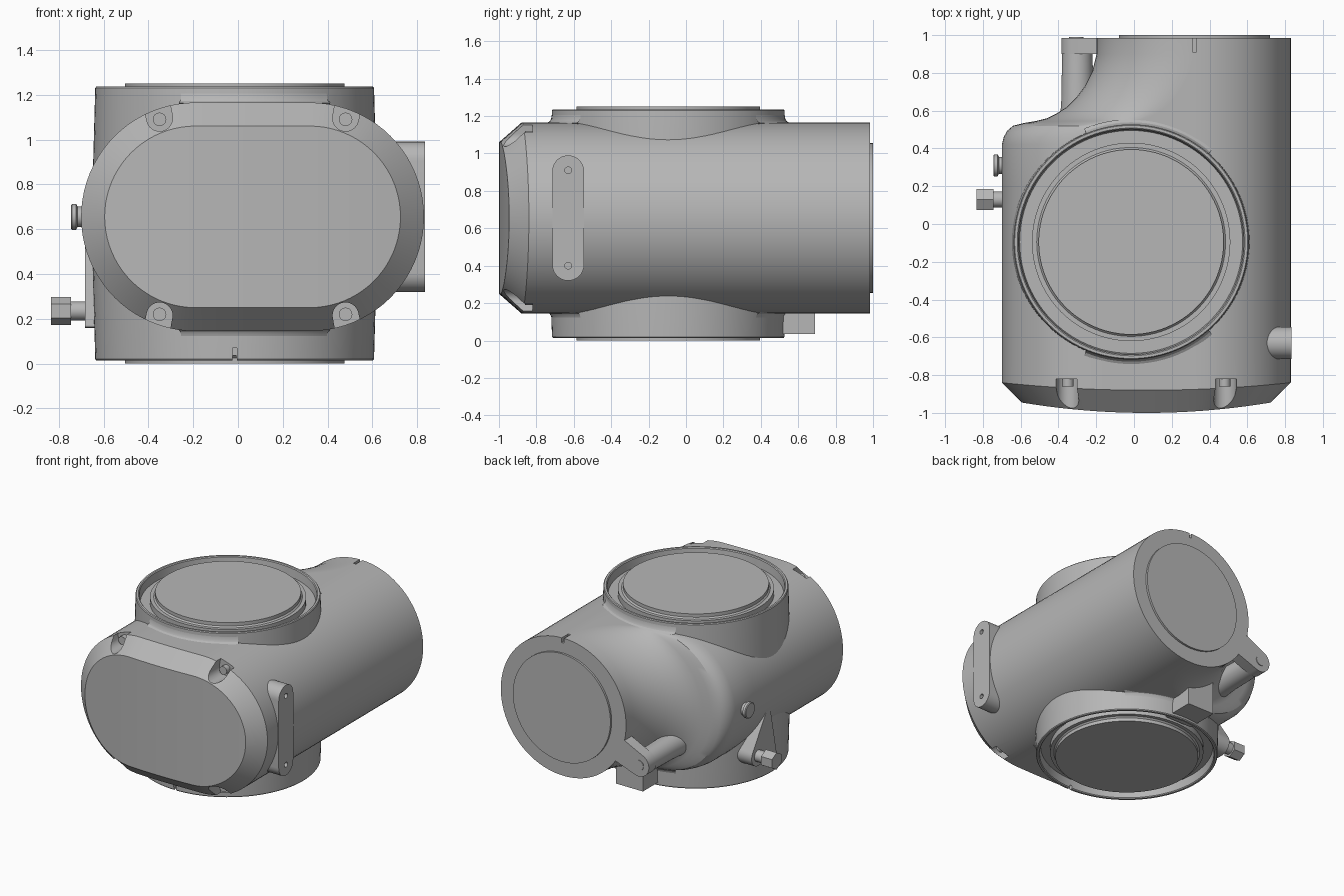
import bpy, bmesh
from math import sin, cos, pi, hypot
from mathutils import Vector, Matrix

cube = bpy.data.objects.get("Cube")
if cube:
    bpy.data.objects.remove(cube, do_unlink=True)

metal = bpy.data.materials.new("cast_grey")
metal.use_nodes = True
GREY = (0.47, 0.47, 0.47, 1)
metal.diffuse_color = GREY
metal.node_tree.nodes["Principled BSDF"].inputs["Base Color"].default_value = GREY

MID_Z, RAD, RIGHT_X = 0.655, 0.51, 0.32
ROT = {"x": Matrix.Rotation(pi / 2, 3, "Y"),
       "y": Matrix.Rotation(-pi / 2, 3, "X"), "z": Matrix.Identity(3)}


def finish(name, bm):
    bmesh.ops.recalc_face_normals(bm, faces=bm.faces)
    mesh = bpy.data.meshes.new(name)
    bm.to_mesh(mesh)
    bm.free()
    mesh.materials.append(metal)
    ob = bpy.data.objects.new(name, mesh)
    bpy.context.collection.objects.link(ob)
    return ob


def select(ob):
    bpy.ops.object.select_all(action="DESELECT")
    ob.select_set(True)
    bpy.context.view_layer.objects.active = ob


def smooth(ob, angle=0.5):
    select(ob)
    bpy.ops.object.shade_smooth_by_angle(angle=angle)


def skin(bm, rings):
    """Join rings of points with quads and return the vertex rings."""
    loops = [[bm.verts.new(p) for p in ring] for ring in rings]
    for a, b in zip(loops, loops[1:]):
        for i in range(len(a)):
            j = (i + 1) % len(a)
            bm.faces.new((a[i], a[j], b[j], b[i]))
    return loops


def lathe(name, profile, centre, axis="z", sides=64):
    """Turn (radius, height) pairs about an axis through centre."""
    bm = bmesh.new()
    rings = [[Vector(centre) + ROT[axis] @ Vector(
        (r * cos(2 * pi * i / sides), r * sin(2 * pi * i / sides), h))
        for i in range(sides)] for r, h in profile]
    loops = skin(bm, rings)
    bm.faces.new(loops[0])
    bm.faces.new(loops[-1])
    return finish(name, bm)


def rod(name, centre, axis, radius, length, sides=32):
    return lathe(name, [(radius, 0), (radius, length)], centre, axis, sides)


def box(name, lo, hi):
    bm = bmesh.new()
    bmesh.ops.create_cube(bm, size=1)
    for v in bm.verts:
        v.co = [(a + b) / 2 + c * (b - a) for a, b, c in zip(lo, hi, v.co)]
    return finish(name, bm)


def hull(name, discs, axis, start, end):
    """Convex plate around (u, z, radius) discs, extruded along x or y."""
    bm = bmesh.new()
    for depth in (start, end):
        for u, z, r in discs:
            for i in range(32):
                a, b = u + r * cos(pi * i / 16), z + r * sin(pi * i / 16)
                bm.verts.new((depth, a, b) if axis == "x" else (a, depth, b))
    out = bmesh.ops.convex_hull(bm, input=bm.verts[:])
    bmesh.ops.delete(bm, geom=list(set(
        g for g in out["geom_interior"] if isinstance(g, bmesh.types.BMVert))), context="VERTS")
    bmesh.ops.dissolve_limit(bm, angle_limit=0.01, verts=bm.verts[:], edges=bm.edges[:])
    return finish(name, bm)


def cut(ob, cutters):
    for c in cutters:
        c.hide_render = True
        mod = ob.modifiers.new("cut", "BOOLEAN")
        mod.operation, mod.solver, mod.object = "DIFFERENCE", "EXACT", c
        select(ob)
        bpy.ops.object.modifier_apply(modifier=mod.name)
        bpy.data.objects.remove(c, do_unlink=True)


# Main housing: a rounded-slot section that narrows to a round pipe at the back
ARC, FLAT = 20, 12


def slot(left, r, depth):
    lx = min(left + RAD, RIGHT_X - 0.008)
    upper = [(lx - r * cos(pi / 2 * i / ARC), r * sin(pi / 2 * i / ARC)) for i in range(ARC)]
    upper += [(lx + (RIGHT_X - lx) * i / FLAT, r) for i in range(FLAT)]
    upper += [(RIGHT_X + r * sin(pi / 2 * i / ARC), r * cos(pi / 2 * i / ARC)) for i in range(ARC)]
    upper.append((RIGHT_X + r, 0))
    pts = upper + [(x, -z) for x, z in upper[-2:0:-1]]
    return [(x, depth(x), MID_Z + z) for x, z in pts]


def bow(base, amount, half):
    return lambda x: base - amount * (1 - ((x - 0.065) / half) ** 2)


LEFT = [(-0.6, -0.7), (0.2, -0.7), (0.42, -0.7), (0.46, -0.69), (0.495, -0.67),
        (0.52, -0.64), (0.535, -0.58), (0.545, -0.52), (0.56, -0.46), (0.585, -0.41),
        (0.62, -0.355), (0.67, -0.305), (0.73, -0.26), (0.81, -0.22), (0.9, -0.195),
        (0.985, -0.19)]
bm = bmesh.new()
rings = [slot(-0.7, 0.405, bow(-0.945, 0.055, 0.66)),
         slot(-0.7, RAD, bow(-0.84, 0.04, 0.765))]
rings += [slot(left, RAD, lambda x, y=y: y) for y, left in LEFT]
loops = skin(bm, rings)
front, n = loops[0], len(loops[0])
for i in range(n // 2):
    quad = [front[i], front[i + 1], front[(n - i - 1) % n], front[(n - i) % n]]
    bm.faces.new(list(dict.fromkeys(quad)))
bm.faces.new(loops[-1])
housing = finish("housing", bm)

# Screw pockets around the front cover, and the alignment slot at the back
pockets, corners = [], [(x, s) for x in (-0.35, 0.48) for s in (1, -1)]
for x, s in corners:
    z = MID_Z + s * 0.44
    lean = 0.03 if x > 0 else -0.03
    pockets.append(hull("pocket_cutter", [(x, z, 0.058), (x + lean, z + s * 0.15, 0.06)],
                        "y", -1.1, -0.82))
slot_cutter = box("slot_cutter", (0.31, 0.91, 1.13), (0.33, 1.1, 1.3))
cut(housing, pockets + [slot_cutter])
smooth(housing)
for x, s in corners:
    smooth(rod("cover_screw", (x, -0.86, MID_Z + s * 0.435), "y", 0.03, 0.06, 24))

# Upright round neck, open rim and raised cap at both ends
half = [(0.49, 1.25), (0.49, 1.225), (0.5, 1.215), (0.525, 1.215), (0.525, 1.17),
        (0.59, 1.17), (0.597, 1.23), (0.603, 1.236), (0.617, 1.236), (0.622, 1.23), (0.634, 0.8)]
profile = half + [(r, 1.25 - h) for r, h in reversed(half)]
neck = lathe("neck", profile, (-0.015, -0.095, 0), "z", 96)
cut(neck, [box("notch_cutter", (-0.025, -0.8, -0.1), (-0.005, -0.69, 0.07))])
smooth(neck)

# Soft collars where the neck leaves the flat top and bottom
for s, name in ((1, "upper_collar"), (-1, "lower_collar")):
    flare = [(0.6, 0.565), (0.622, 0.555), (0.626, 0.53), (0.634, 0.517), (0.65, 0.508), (0.6, 0.49)]
    collar = lathe(name, [(r, s * h) for r, h in flare], (-0.015, -0.095, MID_Z if s > 0 else 0.66), "z", 96)
    # keep only the parts of the collar close to the housing surface
    bm = bmesh.new()
    bm.from_mesh(collar.data)
    far = [v for v in bm.verts if v.co.x > 0.42 or v.co.x < -0.29]
    bmesh.ops.delete(bm, geom=far, context="VERTS")
    bm.to_mesh(collar.data)
    bm.free()
    smooth(collar)

# Rear cap
smooth(rod("rear_cap", (RIGHT_X, 0.97, MID_Z), "y", 0.4, 0.03, 72))

# Side mounting plate with two holes
plate = hull("side_plate", [(-0.63, 0.905, 0.085), (-0.63, 0.405, 0.085)], "x", 0.5, 0.835)
cut(plate, [rod("hole_cutter", (0.79, -0.63, z), "x", 0.018, 0.1, 20) for z in (0.91, 0.4)])
smooth(plate)

# Rear lug with its screw and tapering root
LUG = (-0.3, 0.39)
smooth(hull("rear_lug", [(*LUG, 0.085), (-0.02, 0.51, 0.1)], "y", 0.9, 0.985))
smooth(lathe("lug_root", [(0.1, 0.45), (0.085, 0.65), (0.08, 0.93)], (LUG[0], 0, LUG[1]), "y", 40))
smooth(rod("lug_screw", (LUG[0] - 0.005, 0.97, LUG[1]), "y", 0.038, 0.02, 24))

# Block under the pipe
box("under_block", (-0.13, 0.45, 0.035), (0.09, 0.69, 0.32))

# Cable fitting: boss, stem and hexagonal nut
FIT = (0.13, 0.235)
smooth(hull("fitting_boss", [(*FIT, 0.075), (0.0, 0.56, 0.008), (-0.08, 0.17, 0.008)],
            "x", -0.4, -0.682))
smooth(rod("fitting_stem", (-0.76, *FIT), "x", 0.042, 0.1, 32))
nut = rod("fitting_nut", (-0.835, *FIT), "x", 0.063, 0.09, 6)

# Round side plug
smooth(lathe("side_plug", [(0.052, -0.745), (0.058, -0.74), (0.058, -0.722),
                           (0.046, -0.716), (0.046, -0.66)], (0, 0.31, MID_Z), "x", 32))
